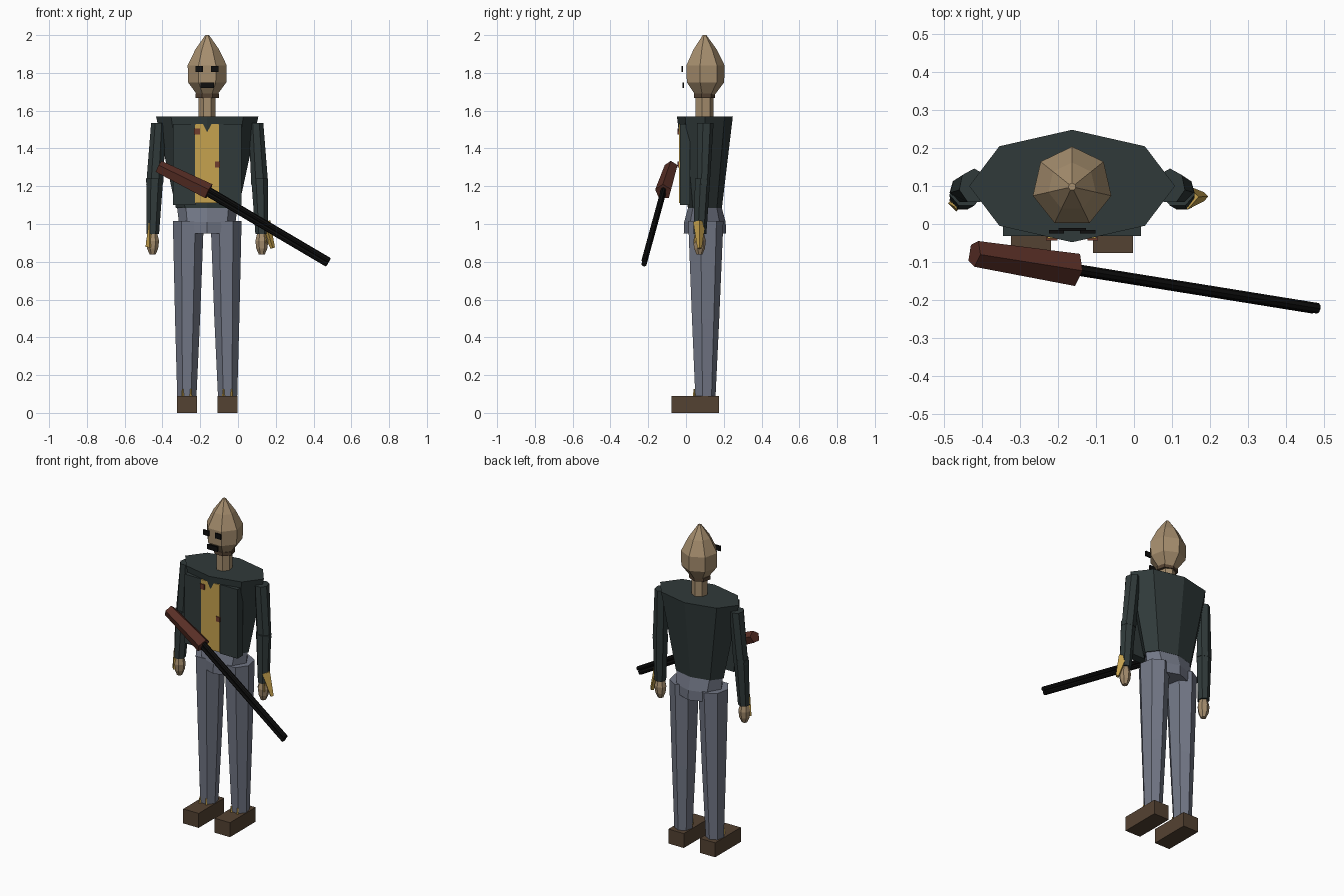
import bpy, bmesh, math
from mathutils import Vector

if "Cube" in bpy.data.objects:
    bpy.data.objects.remove(bpy.data.objects["Cube"])

def material(name, r, g, b):
    m = bpy.data.materials.new(name)
    lin = lambda c: ((c / 255 + 0.055) / 1.055) ** 2.4 if c > 10 else c / 255 / 12.92
    m.diffuse_color = (lin(r), lin(g), lin(b), 1)
    m.use_nodes = True
    m.node_tree.nodes["Principled BSDF"].inputs["Base Color"].default_value = m.diffuse_color
    return m

JACKET = material("dark green cloth", 48, 58, 58)
SACK = material("sackcloth tan", 166, 142, 110)
TROUSER = material("grey blue cloth", 114, 119, 134)
STRAW = material("straw yellow", 198, 162, 78)
SHOE = material("shoe brown", 84, 66, 50)
WOOD = material("dark red wood", 88, 46, 37)
BUTTON = material("button brown", 112, 60, 45)
BLACK = material("black", 14, 14, 14)

CX, CY = -0.163, 0.1   # middle of the figure

def finish(name, bm, mat):
    bmesh.ops.recalc_face_normals(bm, faces=bm.faces)
    me = bpy.data.meshes.new(name)
    bm.to_mesh(me)
    bm.free()
    me.materials.append(mat)
    ob = bpy.data.objects.new(name, me)
    bpy.context.collection.objects.link(ob)
    return ob

def loft(name, rings, sides, mat):
    """Horizontal rings (x, y, z, rx, ry), first vertex at the back."""
    bm = bmesh.new()
    loops = []
    for x, y, z, rx, ry in rings:
        angles = [math.pi / 2 + math.tau * i / sides for i in range(sides)]
        loops.append([bm.verts.new((x + rx * math.cos(a), y + ry * math.sin(a), z)) for a in angles])
    for a, b in zip(loops, loops[1:]):
        for i in range(sides):
            j = (i + 1) % sides
            bm.faces.new((a[i], a[j], b[j], b[i]))
    bm.faces.new(loops[0])
    bm.faces.new(loops[-1])
    return finish(name, bm, mat)

def rod(name, p, q, r1, r2, sides, mat):
    """Tapered rod from p to q."""
    p, q = Vector(p), Vector(q)
    bm = bmesh.new()
    bmesh.ops.create_cone(bm, cap_ends=True, segments=sides, radius1=r1, radius2=r2, depth=(q - p).length)
    ob = finish(name, bm, mat)
    ob.location = (p + q) / 2
    ob.rotation_euler = (q - p).to_track_quat('Z', 'Y').to_euler()
    return ob

def box(name, lo, hi, mat):
    bm = bmesh.new()
    bmesh.ops.create_cube(bm, size=1)
    for v in bm.verts:
        v.co = [(a + b) / 2 + c * (b - a) for a, b, c in zip(lo, hi, v.co)]
    return finish(name, bm, mat)

# Head, tied neck band and neck
head = [(1.685, .055), (1.75, .104), (1.84, .106), (1.925, .064), (2.0, .01)]
loft("head", [(CX, CY - .002, z, r, r) for z, r in head], 7, SACK)
loft("neck_band", [(CX, CY - .005, z, .064, .058) for z in (1.668, 1.69)], 7, SHOE)
loft("neck", [(CX, CY - .005, z, .046, .05) for z in (1.55, 1.68)], 7, SACK)

# Face plates
for side, s in (("left", -1), ("right", 1)):
    x = CX + s * .041
    box(f"eye_{side}", (x - .02, -.025, 1.805), (x + .02, -.016, 1.836), BLACK)
box("mouth", (CX - .036, -.019, 1.72), (CX + .036, -.01, 1.75), BLACK)

# Jacket body; its front ridge breaks through the shirt as a V
loft("jacket_body", [(CX, CY, 1.085, .166, .09), (CX, CY, 1.57, .271, .148)], 8, JACKET)
box("shirt_front", (CX - .065, -.038, 1.11), (CX + .063, .02, 1.53), STRAW)
for side, s in (("left", -1), ("right", 1)):
    xs = sorted((CX + s * .062, CX + s * .182))
    box(f"jacket_panel_{side}", (xs[0], -.032, 1.1), (xs[1], .02, 1.53), JACKET)
box("button_upper", (-.232, -.044, 1.473), (-.202, -.036, 1.505), BUTTON)
box("button_lower", (-.122, -.044, 1.3), (-.095, -.036, 1.33), BUTTON)

# Hips
loft("hips", [(CX, CY, .95, .125, .112), (CX, CY, 1.01, .15, .11), (CX, CY, 1.09, .16, .088)], 8, TROUSER)

for side, s in (("left", -1), ("right", 1)):
    # Trouser leg, shoe and straw at the ankle
    loft(f"leg_{side}", [(CX + s * .108, CY, .08, .052, .056),
                         (CX + s * .104, CY, .5, .068, .076),
                         (CX + s * .1, CY, 1.015, .084, .098)], 7, TROUSER)
    x = CX + s * .108
    box(f"shoe_{side}", (x - .053, -.076, 0), (x + .053, .176, .09), SHOE)
    for i, dx in enumerate((-.022, .022)):
        rod(f"ankle_straw_{side}_{i}", (x + dx, .044, .07), (x + dx, .044, .127), .009, .004, 4, STRAW)

    # Sleeve and hand
    loft(f"upper_arm_{side}", [(CX + s * .278, .09, 1.21, .046, .036),
                               (CX + s * .258, .1, 1.535, .04, .046)], 7, JACKET)
    loft(f"forearm_{side}", [(CX + s * .288, .072, .948, .034, .036),
                             (CX + s * .278, .086, 1.24, .046, .042)], 7, JACKET)
    loft(f"hand_{side}", [(CX + s * .289, .07, z, r, r) for z, r in
                          ((.838, .016), (.87, .03), (.91, .035), (.955, .024))], 7, SACK)

# Straw poking from the cuffs
rod("cuff_straw_right", (.14, .07, 1.01), (.184, .072, .872), .032, .012, 4, STRAW)
rod("cuff_straw_right_front", (.135, .06, .96), (.15, .045, .9), .012, .004, 4, STRAW)
rod("cuff_straw_left", (-.468, .045, 1.005), (-.468, .055, .878), .005, .022, 4, STRAW)

# Double-barrelled gun held across the front
grip, muzzle, butt = Vector((-.155, -.12, 1.17)), Vector((.478, -.222, .797)), Vector((-.42, -.078, 1.302))
rod("gun_stock", butt, grip, .036, .045, 5, WOOD)
across = (muzzle - grip).cross(Vector((0, 1, 0))).normalized() * .012
for i, s in enumerate((-1, 1)):
    rod(f"gun_barrel_{i}", grip + s * across - (muzzle - grip) * .03, muzzle + s * across, .014, .014, 8, BLACK)
